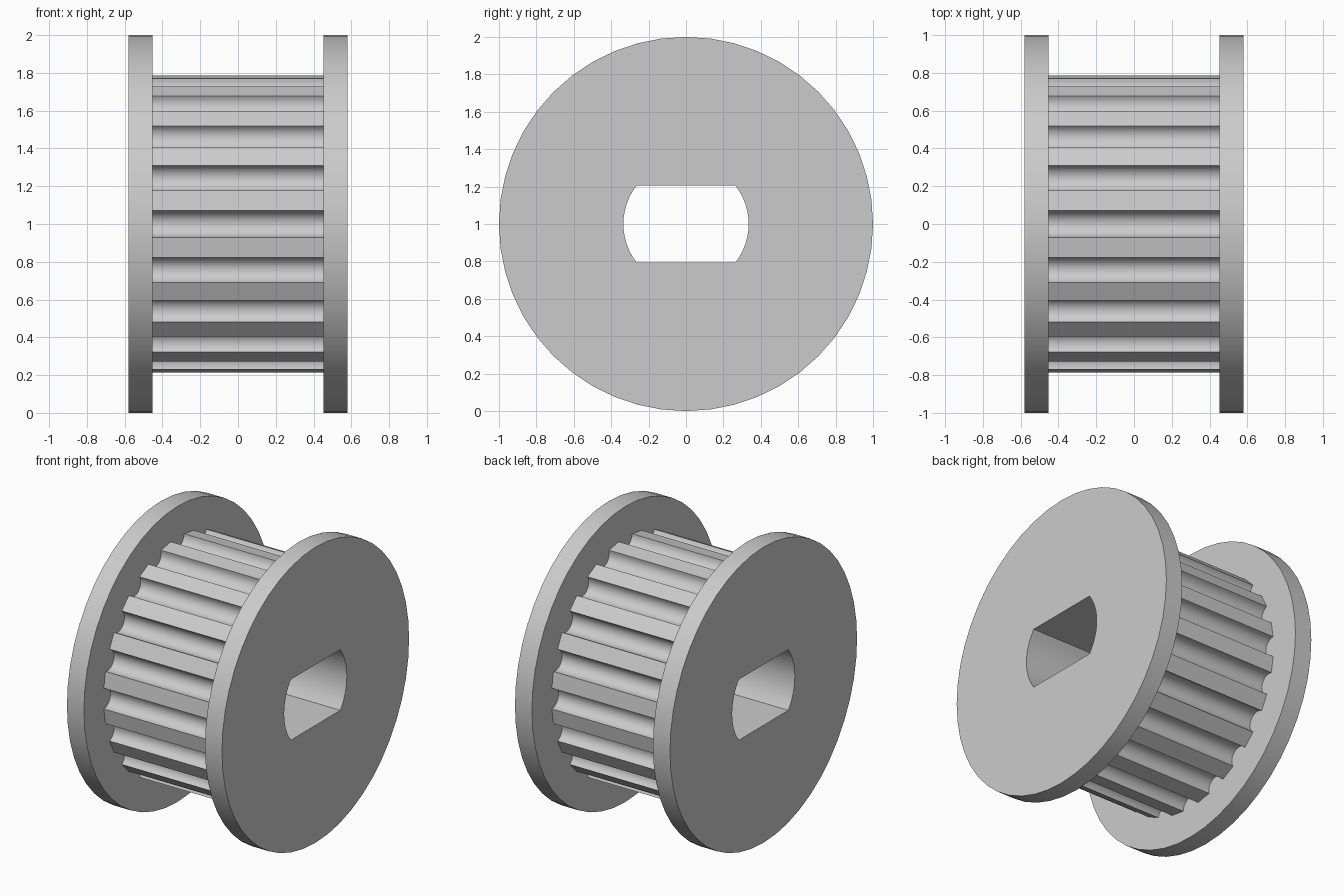
import bpy
import bmesh
from math import sin, cos, pi, asin, radians

cube = bpy.data.objects.get("Cube")
if cube:
    bpy.data.objects.remove(cube, do_unlink=True)

# Main dimensions
WIDTH = 0.58          # half of the total width
INNER = 0.453         # half of the toothed width
FLANGE_R = 1.0
TOOTH_R = 0.79
TEETH = 20
GROOVE_HALF = radians(5.1)
BORE_R = 0.335
BORE_FLAT = 0.205
AXIS_Z = 1.0

grey = bpy.data.materials.new("light grey")
grey.use_nodes = True
colour = (0.6, 0.6, 0.6, 1)
grey.diffuse_color = colour
grey.node_tree.nodes["Principled BSDF"].inputs["Base Color"].default_value = colour


def circle_profile(radius, sides):
    return [(radius * cos(2 * pi * i / sides), radius * sin(2 * pi * i / sides))
            for i in range(sides)]


def bore_profile(steps=12):
    """Round bore with a flat above and below."""
    limit = asin(BORE_FLAT / BORE_R)
    points = []
    for start in (0, pi):
        for i in range(steps + 1):
            a = start - limit + 2 * limit * i / steps
            points.append((BORE_R * cos(a), BORE_R * sin(a)))
    return points


def tooth_profile(steps=12):
    """Flat-topped teeth separated by half-round grooves."""
    centre_r = TOOTH_R * cos(GROOVE_HALF)
    groove_r = TOOTH_R * sin(GROOVE_HALF)
    points = []
    for tooth in range(TEETH):
        a = 2 * pi * tooth / TEETH
        for i in range(steps + 1):
            t = pi * i / steps
            radial = centre_r - groove_r * sin(t)
            side = -groove_r * cos(t)
            points.append((radial * cos(a) - side * sin(a),
                           radial * sin(a) + side * cos(a)))
    return points


def bored_part(name, outline, x0, x1):
    """Extrude an outline with the bore cut through it along x."""
    bm = bmesh.new()
    edges = []
    for loop in (outline, bore_profile()):
        verts = [bm.verts.new((x0, y, z)) for y, z in loop]
        edges += [bm.edges.new((v, verts[i - 1])) for i, v in enumerate(verts)]
    bmesh.ops.triangle_fill(bm, use_beauty=True, use_dissolve=False, edges=edges)
    result = bmesh.ops.extrude_face_region(bm, geom=bm.faces[:])
    moved = [g for g in result["geom"] if isinstance(g, bmesh.types.BMVert)]
    bmesh.ops.translate(bm, vec=(x1 - x0, 0, 0), verts=moved)
    bmesh.ops.recalc_face_normals(bm, faces=bm.faces[:])
    mesh = bpy.data.meshes.new(name)
    bm.to_mesh(mesh)
    bm.free()
    mesh.materials.append(grey)
    obj = bpy.data.objects.new(name, mesh)
    obj.location.z = AXIS_Z
    bpy.context.collection.objects.link(obj)
    bpy.ops.object.select_all(action="DESELECT")
    obj.select_set(True)
    bpy.context.view_layer.objects.active = obj
    bpy.ops.object.shade_smooth_by_angle(angle=radians(30))
    return obj


# Toothed barrel between two flanges
bored_part("toothed_barrel", tooth_profile(), -INNER, INNER)
bored_part("left_flange", circle_profile(FLANGE_R, 48), INNER, WIDTH)
bored_part("right_flange", circle_profile(FLANGE_R, 48), -WIDTH, -INNER)
